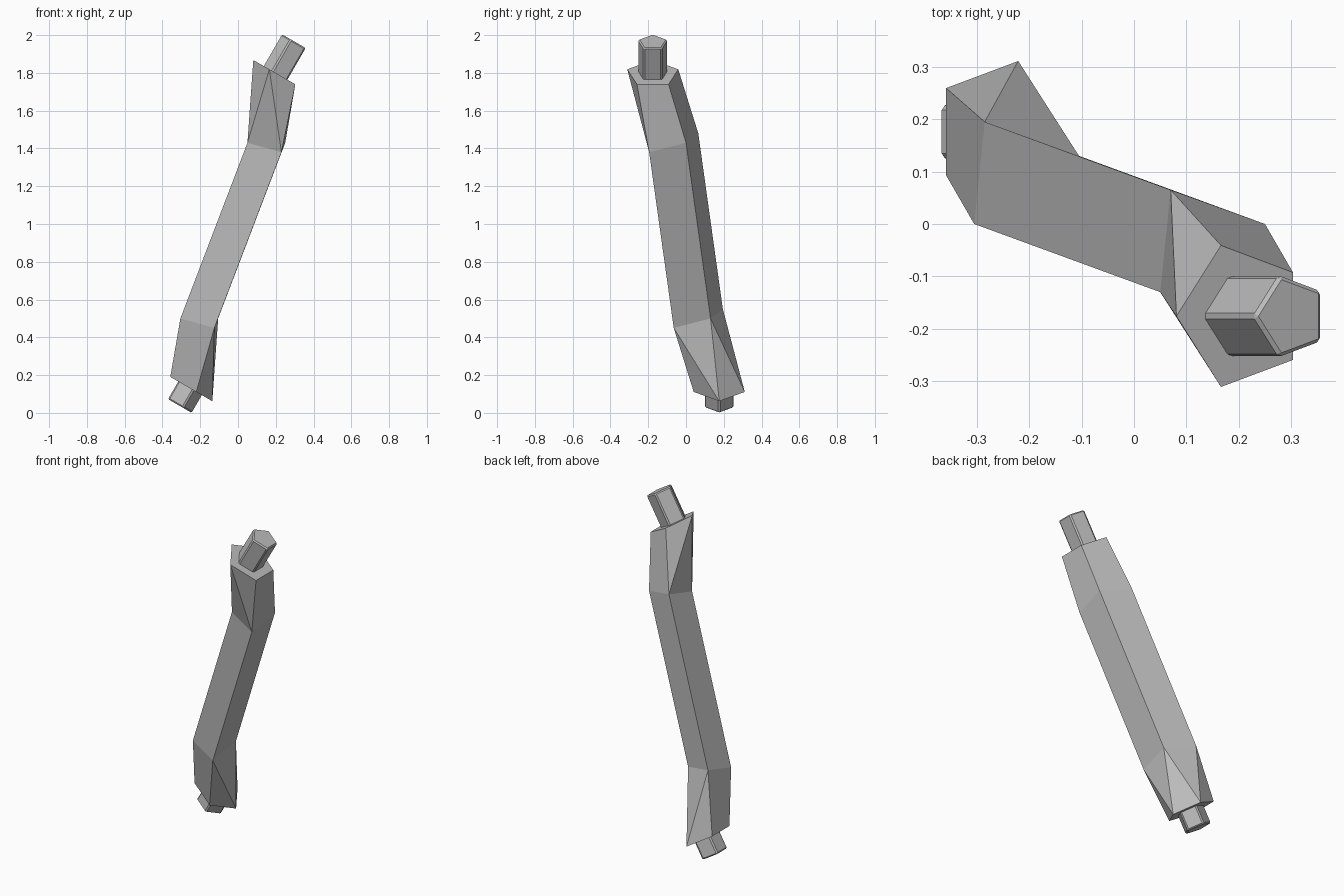
import bpy, bmesh, math
from mathutils import Vector, Matrix

if "Cube" in bpy.data.objects:
    bpy.data.objects.remove(bpy.data.objects["Cube"])

grey = bpy.data.materials.new("plain grey")
grey.diffuse_color = (0.5, 0.5, 0.5, 1)
grey.use_nodes = True
grey.node_tree.nodes["Principled BSDF"].inputs["Base Color"].default_value = grey.diffuse_color

PIVOT = Vector((-0.0275, 0, 0.965))       # the beam is point-symmetric about this
TILT = math.radians(30)                   # lean of both end faces
TOP = Vector((0.204, -0.176, 1.797))      # centre of the upper end face


def finish(bm, name):
    bmesh.ops.recalc_face_normals(bm, faces=bm.faces)
    me = bpy.data.meshes.new(name)
    bm.to_mesh(me)
    bm.free()
    me.materials.append(grey)
    ob = bpy.data.objects.new(name, me)
    bpy.context.collection.objects.link(ob)
    return ob


def pentagon(centre, radius, along=0.0):
    """Pentagon in the tilted end plane, first corner towards -x."""
    rot = Matrix.Rotation(TILT, 3, 'Y')
    pts = []
    for i in range(5):
        a = math.pi - i * math.tau / 5
        pts.append(centre + rot @ Vector((radius * math.cos(a), radius * math.sin(a), along)))
    return pts


def flip(points):
    return [2 * PIVOT - p for p in points]


# Beam: rhombic shaft with a pentagonal transition at each end
bm = bmesh.new()
square = [Vector(p) for p in ((0.05, -0.13, 1.43), (0.07, 0.065, 1.48),
                              (0.25, 0.0, 1.43), (0.23, -0.195, 1.38))]
end = pentagon(TOP, 0.142)
rings = []
for sq, pe in ((square, end), (flip(square), flip(end))):
    a, b, c, d = s = [bm.verts.new(p) for p in sq]
    p = [bm.verts.new(q) for q in pe]
    for f in ((a, d, p[4]), (a, p[4], p[0]), (a, p[0], b), (b, p[0], p[1]),
              (b, p[1], p[2], c), (c, p[2], p[3], d), (d, p[3], p[4]), p):
        bm.faces.new(f)
    rings.append(s)
up, low = rings
low = low[2:] + low[:2]
for i in range(4):
    j = (i + 1) % 4
    bm.faces.new((up[i], up[j], low[j], low[i]))
finish(bm, "bent_beam")


# Pins: pentagonal pegs with softened edges, long one above, short one below
def pin(name, length, lower):
    bm = bmesh.new()
    loops = [pentagon(TOP, 0.082, -0.03), pentagon(TOP, 0.082, length)]
    if lower:
        loops = [flip(l) for l in loops]
    r0, r1 = [[bm.verts.new(p) for p in l] for l in loops]
    for i in range(5):
        j = (i + 1) % 5
        bm.faces.new((r0[i], r0[j], r1[j], r1[i]))
    bm.faces.new(r0)
    bm.faces.new(r1)
    ob = finish(bm, name)
    bev = ob.modifiers.new("soft edges", 'BEVEL')
    bev.width = 0.007
    bev.segments = 1


pin("upper_pin", 0.194, False)
pin("lower_pin", 0.108, True)
